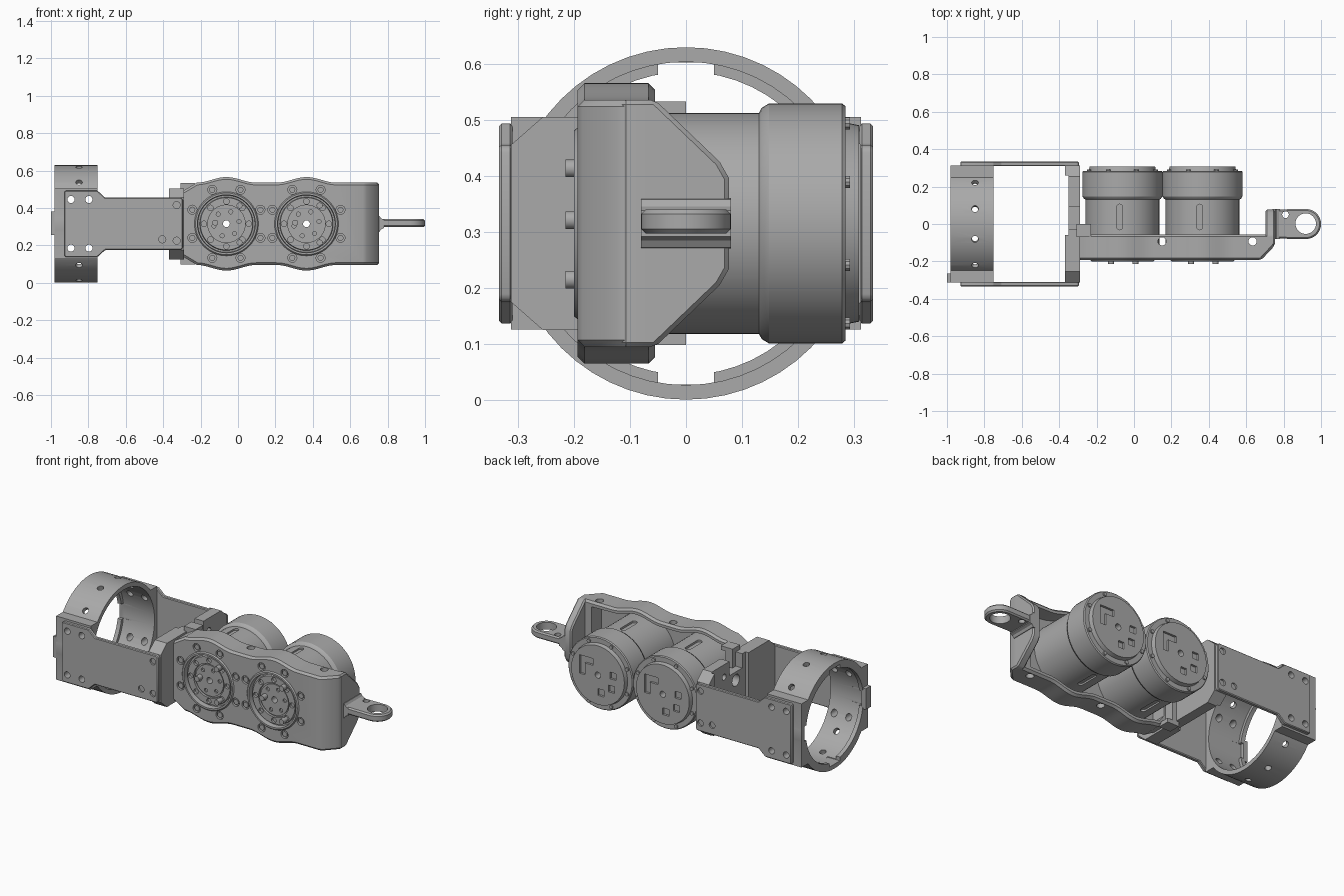
import bpy, bmesh
from math import sin, cos, pi, radians
from mathutils import Matrix, Vector

if "Cube" in bpy.data.objects:
    bpy.data.objects.remove(bpy.data.objects["Cube"])

metal = bpy.data.materials.new("grey metal")
metal.use_nodes = True
metal.diffuse_color = (0.4, 0.4, 0.4, 1)
metal.node_tree.nodes["Principled BSDF"].inputs["Base Color"].default_value = (0.4, 0.4, 0.4, 1)

MID = 0.315                 # height of every axis
MOTORS = (-0.062, 0.366)    # x of the two motor axes


def finish(name, bm):
    bmesh.ops.recalc_face_normals(bm, faces=bm.faces)
    mesh = bpy.data.meshes.new(name)
    bm.to_mesh(mesh)
    bm.free()
    mesh.materials.append(metal)
    ob = bpy.data.objects.new(name, mesh)
    bpy.context.collection.objects.link(ob)
    return ob


def prism(name, axis, pts, lo, hi):
    """Extrude a 2D outline along an axis."""
    place = {"x": lambda a, b, t: (t, a, b),
             "y": lambda a, b, t: (a, t, b),
             "z": lambda a, b, t: (a, b, t)}[axis]
    bm = bmesh.new()
    low = [bm.verts.new(place(a, b, lo)) for a, b in pts]
    high = [bm.verts.new(place(a, b, hi)) for a, b in pts]
    bm.faces.new(low)
    bm.faces.new(high)
    n = len(pts)
    for i in range(n):
        j = (i + 1) % n
        bm.faces.new((low[i], low[j], high[j], high[i]))
    return finish(name, bm)


def box(name, x0, x1, y0, y1, z0, z1):
    return prism(name, "z", [(x0, y0), (x1, y0), (x1, y1), (x0, y1)], z0, z1)


def arc(cx, cy, r, start, end, n):
    return [(cx + r * cos(radians(start + (end - start) * i / n)),
             cy + r * sin(radians(start + (end - start) * i / n))) for i in range(n + 1)]


def disc(name, axis, a, b, r, lo, hi, n=16):
    return prism(name, axis, arc(a, b, r, 0, 360, n)[:-1], lo, hi)


def lathe(name, profile, x, n=64):
    """Spin a closed (radius, y) profile about an axis along y."""
    bm = bmesh.new()
    rings = [[bm.verts.new((x + r * cos(2 * pi * k / n), y, MID + r * sin(2 * pi * k / n)))
              for r, y in profile] for k in range(n)]
    m = len(profile)
    for k in range(n):
        a, b = rings[k], rings[(k + 1) % n]
        for i in range(m):
            j = (i + 1) % m
            bm.faces.new((a[i], a[j], b[j], b[i]))
    return finish(name, bm)


def apply(ob, mod):
    bpy.context.view_layer.objects.active = ob
    bpy.ops.object.modifier_apply(modifier=mod.name)


def boolean(ob, tools, op="DIFFERENCE"):
    for tool in tools:
        mod = ob.modifiers.new("bool", "BOOLEAN")
        mod.operation, mod.solver, mod.object = op, "EXACT", tool
        apply(ob, mod)
        bpy.data.objects.remove(tool)


def bevel(ob, width, angle=35):
    mod = ob.modifiers.new("bevel", "BEVEL")
    mod.width, mod.segments, mod.limit_method = width, 1, "ANGLE"
    mod.angle_limit = radians(angle)
    apply(ob, mod)


def mirrored(half):
    """Close a half outline (u, height above MID) across the middle height."""
    return [(u, MID + h) for u, h in half] + [(u, MID - h) for u, h in reversed(half)]


# Clamp ring with square cheeks, bored through, with radial screw holes
ring = disc("clamp_ring", "x", 0, MID, 0.314, -0.98, -0.752, 56)
boolean(ring, [box("cheeks", -0.98, -0.752, -0.312, 0.312, 0.126, 0.505)], "UNION")
boolean(ring, [disc("bore", "x", 0, MID, 0.27, -1.1, -0.6, 56),
               disc("wide_bore", "x", 0, MID, 0.288, -0.955, -0.6, 56),
               box("lip_gap", -1, -0.9, -0.05, 0.05, 0.028, 0.602),
               box("lip_gap", -1, -0.9, -0.285, 0.285, 0.27, 0.36)])
for a in (-45, -15, 15, 45):
    hole = disc("radial_hole", "z", 0, 0, 0.018, -0.4, 0.4)
    hole.data.transform(Matrix.Translation((-0.85, 0, MID)) @ Matrix.Rotation(radians(a), 4, "X"))
    boolean(ring, [hole])
SIDE_HOLES = [(x, MID + s * 0.13) for x in (-0.893, -0.797) for s in (-1, 1)]
boolean(ring, [disc("bolt_hole", "y", x, z, 0.019, -0.5, 0.5) for x, z in SIDE_HOLES])
box("ring_tab", -1.0, -0.97, -0.312, -0.265, 0.255, 0.38)

# Side plates
plate_half = [(-0.928, 0.172), (-0.922, 0.178), (-0.752, 0.178), (-0.71, 0.14),
              (-0.305, 0.14), (-0.295, 0.13)]
for s, name in ((-1, "front_side_plate"), (1, "back_side_plate")):
    plate = prism(name, "y", mirrored(plate_half), min(s * 0.309, s * 0.333), max(s * 0.309, s * 0.333))
    bevel(plate, 0.006)
    boolean(plate, [disc("bolt_hole", "y", x, z, 0.019, -0.5, 0.5) for x, z in SIDE_HOLES])
    boolean(plate, [disc("pocket", "y", x, z, 0.019, s * 0.322, s * 0.4)
                    for x, z in ((-0.328, 0.415), (-0.328, 0.225), (-0.405, 0.232))])

# Cross wall joining the plates, notched at the top
wall = prism("cross_wall", "x", mirrored([(-0.312, 0.14), (-0.255, 0.19), (0.255, 0.19), (0.312, 0.14)]),
             -0.37, -0.29)
boolean(wall, [box("thinning", -0.4, -0.35, -0.06, 0.26, 0, 1),
               box("notch", -0.5, -0.2, -0.03, 0.09, 0.42, 0.6),
               disc("wall_hole", "x", 0.03, 0.37, 0.035, -0.5, -0.2),
               disc("wall_hole", "x", 0.14, 0.43, 0.018, -0.5, -0.2)])


# Wavy motor housing, hollowed from the back
def wave(x):
    d = min(abs(x - m) for m in MOTORS)
    return 0.22 + (0.015 + 0.015 * cos(pi * d / 0.16) if d < 0.16 else 0)


xs = [-0.22 + 0.02 * i for i in range(39)]
crest = [(x, wave(x)) for x in xs]
housing = prism("motor_housing", "y", mirrored([(-0.307, 0.17), (-0.287, 0.18)] + crest + [(0.753, 0.22)]),
                -0.193, -0.055)
boolean(housing, [prism("corner_cut", "z", [(0.68, -0.193), (0.753, -0.115), (0.8, -0.115),
                                            (0.8, -0.3), (0.68, -0.3)], 0, 1)])
bevel(housing, 0.012)
boolean(housing, [prism("pocket", "y", mirrored([(-0.25, 0.15)] + [(x, wave(x) - 0.028) for x in xs]
                                                + [(0.66, 0.19)]), -0.145, 0.1)])
boolean(housing, [disc("motor_port", "y", m, MID, 0.171, -0.3, 0.1, 64) for m in MOTORS])
boolean(housing, [disc("top_hole", "z", x, -0.093, 0.022, 0, 1) for x in (0.15, 0.634)])

# Tapered end walls of the housing
end = prism("end_wall", "x", mirrored([(-0.115, 0.22), (-0.055, 0.22), (0.06, 0.11), (0.077, 0.08)]),
            0.703, 0.753)
bevel(end, 0.008)
for s in (-1, 1):
    ear = box("housing_ear", -0.307, -0.23, -0.07, 0.0, MID + s * 0.205 - 0.012, MID + s * 0.205 + 0.012)
box("inner_end_wall", -0.307, -0.262, -0.07, 0.0, MID - 0.2, MID + 0.2)

# Motors with front hub, housing screws, side slots and back cover
profile = [(0.018, -0.18), (0.092, -0.18), (0.092, -0.172), (0.1, -0.172), (0.1, -0.186),
           (0.14, -0.186), (0.143, -0.17), (0.152, -0.17), (0.155, -0.2), (0.165, -0.2),
           (0.171, -0.193), (0.171, -0.14), (0.197, -0.14), (0.197, 0.13), (0.206, 0.135),
           (0.214, 0.148), (0.214, 0.278), (0.209, 0.284), (0.18, 0.284), (0.175, 0.308), (0.018, 0.308)]
for m in MOTORS:
    motor = lathe("motor", profile, m)
    cuts = [prism("l_recess", "y", [(m + u, MID + v) for u, v in
                                    ((0.12, 0.09), (0.03, 0.09), (0.03, 0.05), (0.085, 0.05),
                                     (0.085, -0.02), (0.12, -0.02))], 0.295, 0.4)]
    for u, v in ((-0.02, -0.1), (-0.09, -0.06), (-0.1, 0.02)):
        cuts.append(box("socket", m + u - 0.02, m + u + 0.02, 0.295, 0.4, MID + v - 0.02, MID + v + 0.02))
    for k in range(8):
        a = radians(45 * k)
        cuts.append(disc("hub_hole", "y", m + 0.12 * cos(a), MID + 0.12 * sin(a), 0.015, -0.3, -0.172, 12))
    for k in range(6):
        a = radians(60 * k + 10)
        cuts.append(disc("inner_hole", "y", m + 0.068 * cos(a), MID + 0.068 * sin(a), 0.011, -0.3, -0.17, 12))
    slot = arc(m - 0.015, 0.09, 0.016, 0, 180, 8) + arc(m - 0.015, -0.015, 0.016, 180, 360, 8)
    cuts += [prism("side_slot", "z", slot, MID + 0.185, 1), prism("side_slot", "z", slot, 0, MID - 0.185)]
    boolean(motor, cuts)
    for k in range(8):
        a = radians(22.5 + 45 * k)
        x, z = m + 0.197 * cos(a), MID + 0.197 * sin(a)
        boolean(housing, [disc("screw_seat", "y", x, z, 0.024, -0.3, -0.178)])
        disc("housing_screw", "y", x, z, 0.016, -0.19, -0.17, 12)
        x, z = m + 0.193 * cos(a), MID + 0.193 * sin(a)
        disc("cover_screw", "y", x, z, 0.011, 0.28, 0.292, 10)
    for u, v in ((0.07, 0.098), (-0.06, 0.006), (0.07, -0.1)):
        disc("locating_pin", "y", m + u, MID + v, 0.016, -0.215, -0.17, 14)

# Eye lug at the far end
lug = prism("eye_lug", "z", [(0.74, -0.078)] + arc(0.92, 0, 0.08, -90, 90, 24) + [(0.74, 0.078)], 0.297, 0.34)
bevel(lug, 0.008)
boolean(lug, [disc("eye", "z", 0.918, 0.002, 0.055, 0, 1, 32), disc("small_hole", "z", 0.81, 0.05, 0.018, 0, 1)])
prism("lug_root", "y", mirrored([(0.74, 0.045), (0.756, 0.043), (0.764, 0.03), (0.78, 0.023)]), -0.08, 0.08)

# Smooth curved faces, keep hard edges
for ob in bpy.context.scene.objects:
    if ob.type == "MESH":
        bpy.ops.object.select_all(action="DESELECT")
        ob.select_set(True)
        bpy.context.view_layer.objects.active = ob
        bpy.ops.object.shade_smooth_by_angle(angle=radians(30))
